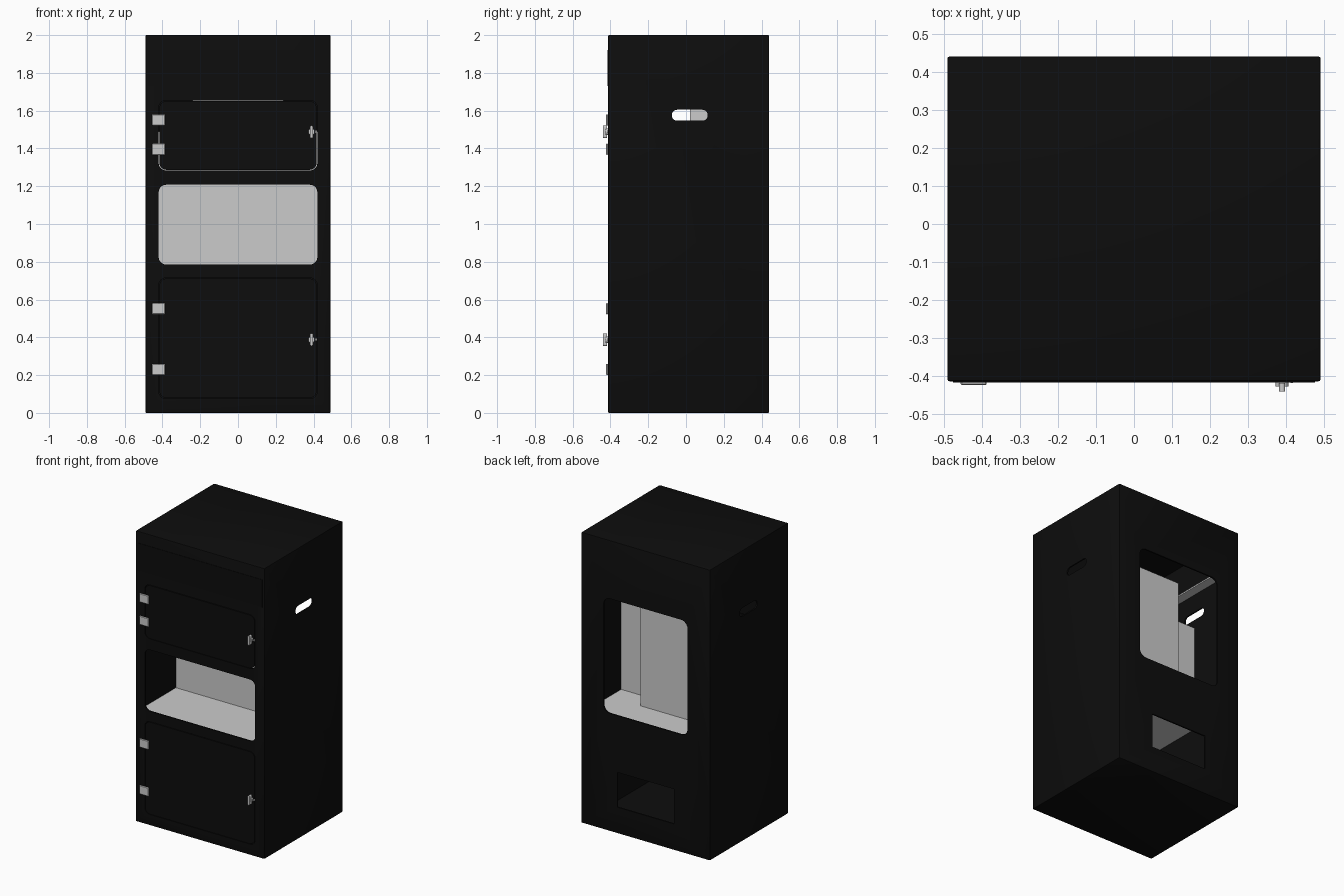
import bpy, bmesh, math
from mathutils import Vector

if "Cube" in bpy.data.objects:
    bpy.data.objects.remove(bpy.data.objects["Cube"])

W, YF, YB, H, T = 0.49, -0.413, 0.44, 2.0, 0.01   # cabinet half width, front, back, height, sheet

black = bpy.data.materials.new("black_paint")
black.diffuse_color = (0.004, 0.004, 0.004, 1)
black.use_nodes = True
black.node_tree.nodes["Principled BSDF"].inputs["Base Color"].default_value = black.diffuse_color


def finish(name, bm, mat=None):
    bmesh.ops.recalc_face_normals(bm, faces=bm.faces)
    me = bpy.data.meshes.new(name)
    bm.to_mesh(me)
    bm.free()
    ob = bpy.data.objects.new(name, me)
    bpy.context.collection.objects.link(ob)
    if mat:
        me.materials.append(mat)
    return ob


def box(name, lo, hi, mat=None, bevel=0.0, segs=2):
    bm = bmesh.new()
    bmesh.ops.create_cube(bm, size=1)
    lo, hi = Vector(lo), Vector(hi)
    for v in bm.verts:
        v.co = (lo + hi) / 2 + v.co * (hi - lo)
    if bevel:
        bmesh.ops.bevel(bm, geom=bm.edges[:], offset=bevel, segments=segs,
                        profile=0.5, affect='EDGES')
    return finish(name, bm, mat)


def rounded(name, a0, a1, z0, z1, r, d0, d1, axis='Y', mat=None):
    """Rounded rectangle (a, z) extruded along Y or X from d0 to d1."""
    bm = bmesh.new()
    verts = []
    corners = [(a1 - r, z1 - r, 0), (a0 + r, z1 - r, 90),
               (a0 + r, z0 + r, 180), (a1 - r, z0 + r, 270)]
    for ca, cz, start in corners:
        for i in range(9):
            t = math.radians(start + i * 11.25)
            a, z = ca + r * math.cos(t), cz + r * math.sin(t)
            verts.append(bm.verts.new((a, d0, z) if axis == 'Y' else (d0, a, z)))
    bmesh.ops.remove_doubles(bm, verts=verts, dist=1e-5)
    face = bm.faces.new(bm.verts[:])
    ext = bmesh.ops.extrude_face_region(bm, geom=[face])
    move = (0, d1 - d0, 0) if axis == 'Y' else (d1 - d0, 0, 0)
    bmesh.ops.translate(bm, vec=move,
                        verts=[g for g in ext['geom'] if isinstance(g, bmesh.types.BMVert)])
    return finish(name, bm, mat)


def cut(ob, cutter):
    m = ob.modifiers.new("cut", 'BOOLEAN')
    m.operation, m.solver, m.object = 'DIFFERENCE', 'EXACT', cutter
    bpy.context.view_layer.objects.active = ob
    bpy.ops.object.modifier_apply(modifier=m.name)
    bpy.data.objects.remove(cutter)


# Hollow sheet-metal cabinet
cabinet = box("cabinet_shell", (-W, YF, 0), (W, YB, H), black, 0.006)
cut(cabinet, box("cutter", (-W + T, YF + T, T), (W - T, YB - T, H - T)))
# Front openings: lower door, niche, upper door
DOORS = [("lower_door", 0.075, 0.715), ("upper_door", 1.283, 1.655)]
for z0, z1 in [(0.075, 0.715), (0.785, 1.208), (1.283, 1.655)]:
    cut(cabinet, rounded("cutter", -0.42, 0.42, z0, z1, 0.04, YF - 0.05, YF + 0.05))
# Rear openings
cut(cabinet, rounded("cutter", -0.32, 0.32, 0.81, 1.60, 0.05, YB - 0.05, YB + 0.05))
cut(cabinet, box("cutter", (-0.215, YB - 0.05, 0.18), (0.215, YB + 0.05, 0.42)))
# Hand slots in both sides
for s in (-1, 1):
    cut(cabinet, rounded("cutter", -0.075, 0.115, 1.547, 1.605, 0.0285,
                         s * (W - 0.05), s * (W + 0.05), 'X'))

# Doors
for name, z0, z1 in DOORS:
    g = 0.004
    rounded(name, -0.42 + g, 0.42 - g, z0 + g, z1 - g, 0.037, YF - 0.001, YF + T, mat=black)

# Header panel above the upper door
box("header_panel", (-0.475, YF - 0.003, 1.73), (0.475, YF + 0.002, 1.92), black)

# Interior: floor, dividing wall, rear housing, upper side flanges
IN = W - T
box("niche_floor", (-IN, YF + T, 0.75), (IN, YB - T, 0.76))
box("dividing_wall", (-IN, 0.01, 0.76), (IN, 0.02, 1.49))
box("rear_housing", (-0.24, 0.02, 0.76), (0.24, 0.15, 1.67))
for s, side in ((-1, "left"), (1, "right")):
    x = sorted((s * IN, s * (IN - 0.065)))
    box(side + "_flange", (x[0], YF + T, 1.73), (x[1], YB - T, 1.74))

# Hinges: two leaves and a pin barrel
for i, z in enumerate((0.23, 0.552, 1.396, 1.551)):
    box(f"hinge_{i}", (-0.455, YF - 0.010, z - 0.03), (-0.387, YF, z + 0.03), bevel=0.003, segs=1)

# Turn latches with keeper
for name, z in (("lower", 0.388), ("upper", 1.488)):
    rounded(name + "_latch_base", 0.372, 0.406, z - 0.017, z + 0.017, 0.0169, YF - 0.014, YF)
    rounded(name + "_latch_handle", 0.381, 0.397, z - 0.033, z + 0.033, 0.0078, YF - 0.027, YF - 0.004)
    box(name + "_latch_keeper", (0.411, YF - 0.004, z - 0.006), (0.418, YF + 0.004, z + 0.006))

# Smooth curved edges, keep corners sharp
for ob in bpy.context.scene.objects:
    ob.select_set(ob.type == 'MESH')
bpy.context.view_layer.objects.active = cabinet
bpy.ops.object.shade_smooth_by_angle(angle=math.radians(30))
